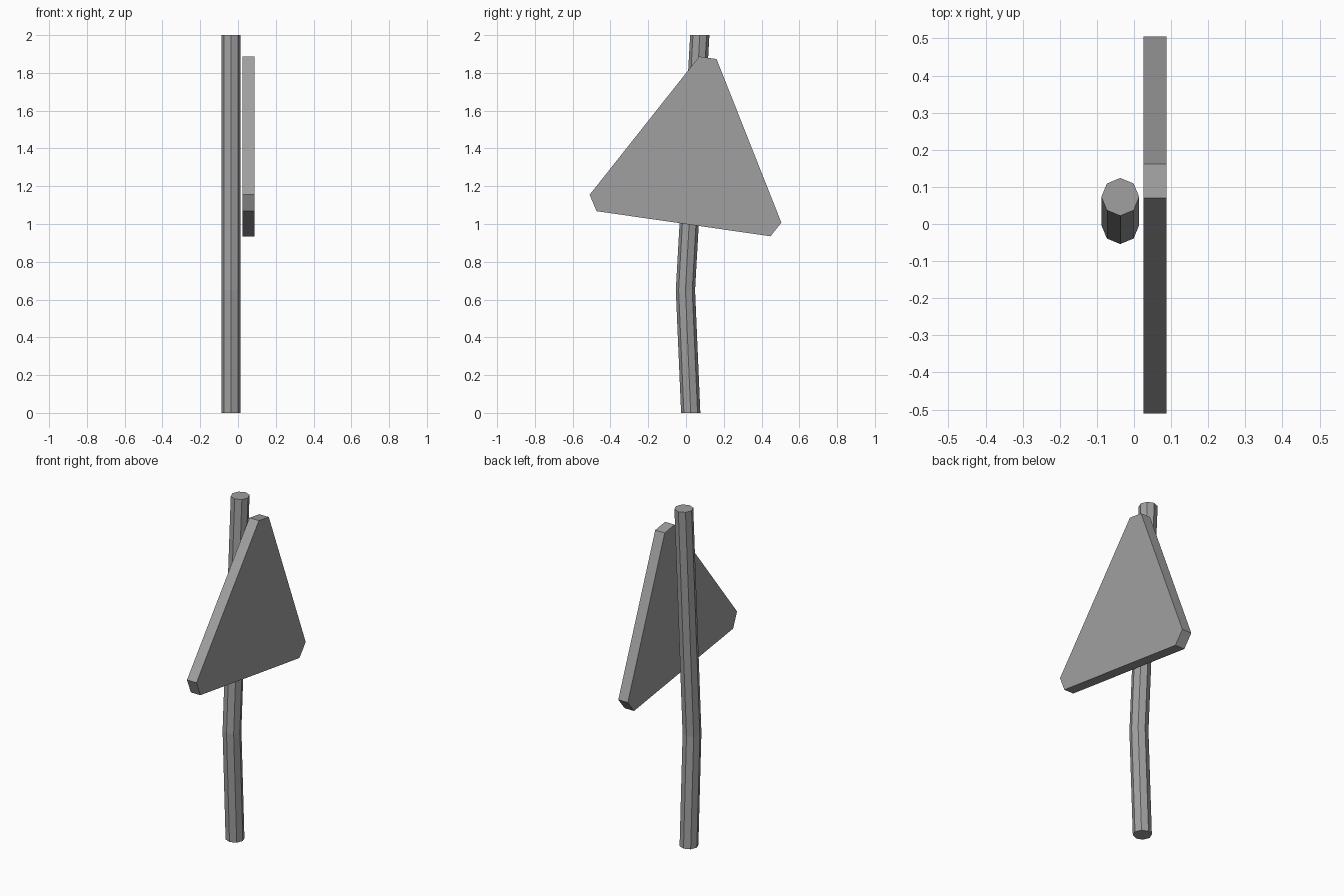
import bpy
import bmesh
from math import cos, sin, pi

cube = bpy.data.objects.get("Cube")
if cube:
    bpy.data.objects.remove(cube, do_unlink=True)

# Shared weathered metal colour
metal = bpy.data.materials.new("grey metal")
metal.use_nodes = True
grey = (0.35, 0.35, 0.35, 1)
metal.diffuse_color = grey
metal.node_tree.nodes["Principled BSDF"].inputs["Base Color"].default_value = grey


def loft(name, rings):
    """Join matching outlines with flat sides and cap both ends."""
    bm = bmesh.new()
    loops = [[bm.verts.new(p) for p in ring] for ring in rings]
    n = len(loops[0])
    for a, b in zip(loops, loops[1:]):
        for i in range(n):
            j = (i + 1) % n
            bm.faces.new((a[i], a[j], b[j], b[i]))
    bm.faces.new(loops[0][::-1])
    bm.faces.new(loops[-1])
    bmesh.ops.recalc_face_normals(bm, faces=bm.faces)
    mesh = bpy.data.meshes.new(name)
    bm.to_mesh(mesh)
    bm.free()
    mesh.materials.append(metal)
    obj = bpy.data.objects.new(name, mesh)
    bpy.context.collection.objects.link(obj)
    return obj


# Bent eight-sided pole: (y, z) of each section centre
radius, sides = 0.051, 8
sections = [(0.025, 0), (-0.003, 0.65), (0.073, 2)]
loft("bent_pole", [
    [(-0.037 + radius * cos(2 * pi * i / sides),
      y + radius * sin(2 * pi * i / sides), z) for i in range(sides)]
    for y, z in sections])

# Tilted triangular plate with clipped corners, as a (y, z) outline
outline = [(0.07, 1.887), (0.162, 1.873), (0.505, 1.007),
           (0.447, 0.935), (-0.474, 1.068), (-0.51, 1.155)]
loft("triangular_sign", [[(x, y, z) for y, z in outline] for x in (0.025, 0.087)])
